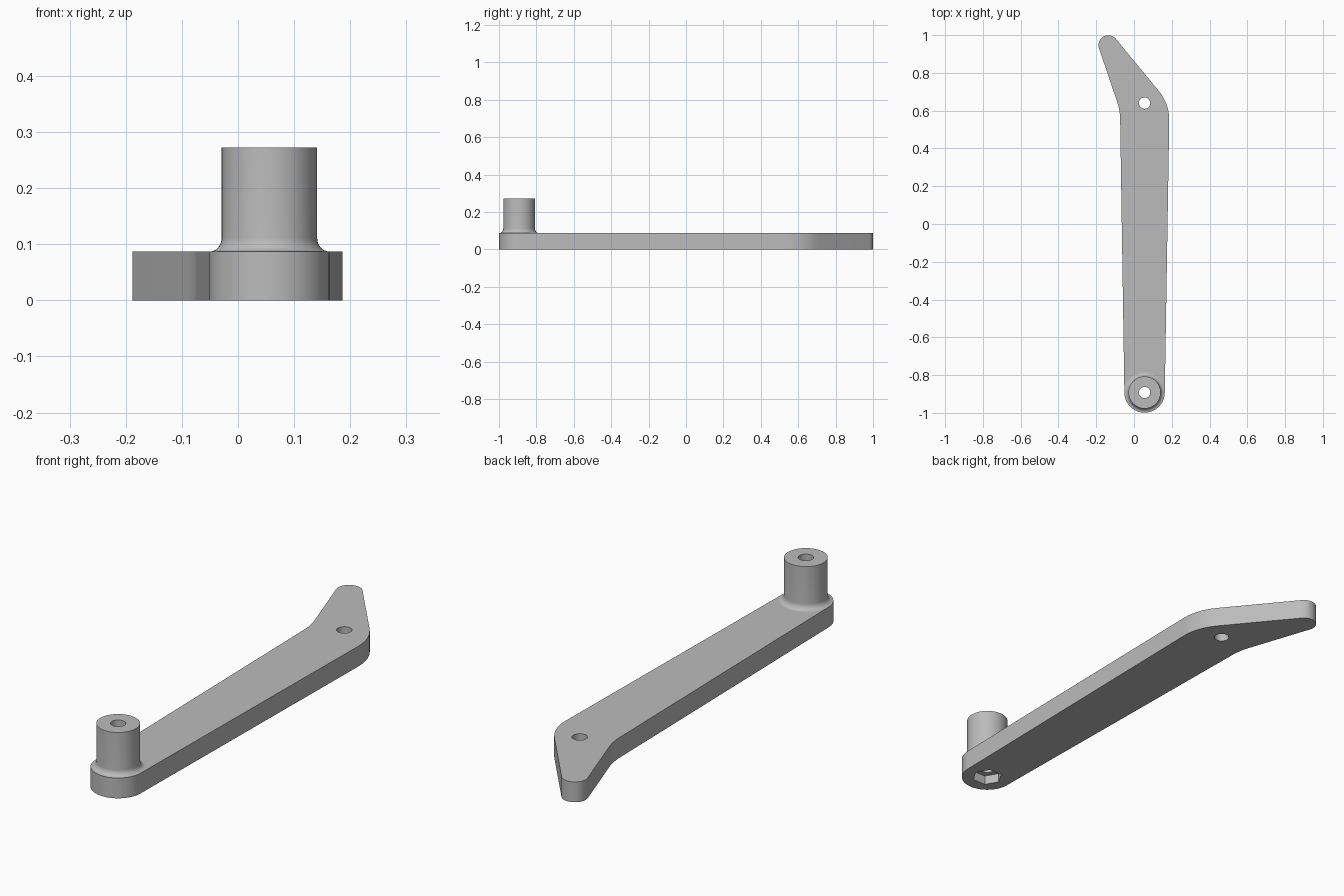
import bpy, bmesh, math
from mathutils import Vector

if "Cube" in bpy.data.objects:
    bpy.data.objects.remove(bpy.data.objects["Cube"])

THICK = 0.087               # arm thickness
PIVOT = Vector((0.056, -0.892))  # post centre
HOLE = Vector((0.056, 0.64))     # elbow hole centre
TIP = Vector((-0.136, 0.947))    # small rounded end
BORE, POCKET = 0.030, 0.040      # bore radius, nut pocket depth

grey = bpy.data.materials.new("grey plastic")
grey.diffuse_color = (0.5, 0.5, 0.5, 1)
grey.use_nodes = True
grey.node_tree.nodes["Principled BSDF"].inputs["Base Color"].default_value = grey.diffuse_color


def arc(c, r, a0, a1, n):
    """Points on an arc, angles in degrees."""
    angles = [math.radians(a0 + (a1 - a0) * i / n) for i in range(n + 1)]
    return [Vector((c.x + r * math.cos(a), c.y + r * math.sin(a))) for a in angles]


def rounded(prev, corner, nxt, t, n=12):
    """Round a corner, starting a distance t before and after it."""
    a = corner + (prev - corner).normalized() * t
    b = corner + (nxt - corner).normalized() * t
    return [a.lerp(corner, i / n).lerp(corner.lerp(b, i / n), i / n) for i in range(n + 1)]


def finish(name, bm):
    bmesh.ops.recalc_face_normals(bm, faces=bm.faces)
    mesh = bpy.data.meshes.new(name)
    bm.to_mesh(mesh)
    bm.free()
    mesh.materials.append(grey)
    ob = bpy.data.objects.new(name, mesh)
    bpy.context.collection.objects.link(ob)
    return ob


def prism(name, pts, z0, z1):
    bm = bmesh.new()
    face = bm.faces.new([bm.verts.new((p.x, p.y, z0)) for p in pts])
    ext = bmesh.ops.extrude_face_region(bm, geom=[face])
    top = [v for v in ext["geom"] if isinstance(v, bmesh.types.BMVert)]
    bmesh.ops.translate(bm, verts=top, vec=(0, 0, z1 - z0))
    return finish(name, bm)


def smooth(ob):
    bpy.ops.object.select_all(action='DESELECT')
    ob.select_set(True)
    bpy.context.view_layer.objects.active = ob
    bpy.ops.object.shade_smooth_by_angle(angle=math.radians(30))


# Bent arm: round pivot end, softened elbow, small round tip
pivot_end = arc(PIVOT, 0.107, 179, 361, 40)
tip_end = arc(TIP, 0.052, 39.6, 198.8, 28)
outer, inner = Vector((0.188, 0.635)), Vector((-0.074, 0.602))
outline = (pivot_end + rounded(pivot_end[-1], outer, tip_end[0], 0.09)
           + tip_end + rounded(tip_end[-1], inner, pivot_end[0], 0.05))
arm = prism("arm", outline, 0, THICK)

# Holes and hexagonal nut pocket cut from the arm
cutters = [
    prism("bore_cutter", arc(PIVOT, BORE, 0, 352.5, 47), -0.05, 0.2),
    prism("elbow_hole_cutter", arc(HOLE, BORE, 0, 352.5, 47), -0.05, 0.2),
    prism("nut_pocket_cutter", arc(PIVOT, 0.062, 0, 300, 5), -0.05, POCKET),
]
bpy.context.view_layer.objects.active = arm
for cutter in cutters:
    mod = arm.modifiers.new(cutter.name, 'BOOLEAN')
    mod.operation, mod.solver, mod.object = 'DIFFERENCE', 'EXACT', cutter
    bpy.ops.object.modifier_apply(modifier=mod.name)
    bpy.data.objects.remove(cutter)
smooth(arm)

# Hollow post with a flared foot, turned about the pivot
flare = [(0.106 - 0.021 * math.cos(a), THICK + 0.025 - 0.025 * math.sin(a))
         for a in [math.pi / 2 * i / 8 for i in range(9)]]
profile = [(BORE, THICK), (BORE, 0.272), (0.085, 0.272)] + flare
bm = bmesh.new()
verts = [bm.verts.new((PIVOT.x + r, PIVOT.y, z)) for r, z in profile]
edges = [bm.edges.new(pair) for pair in zip(verts, verts[1:])]
bmesh.ops.spin(bm, geom=verts + edges, cent=(*PIVOT, 0), axis=(0, 0, 1),
               angle=math.tau, steps=48, use_merge=True)
bmesh.ops.remove_doubles(bm, verts=bm.verts, dist=1e-5)
smooth(finish("post", bm))
